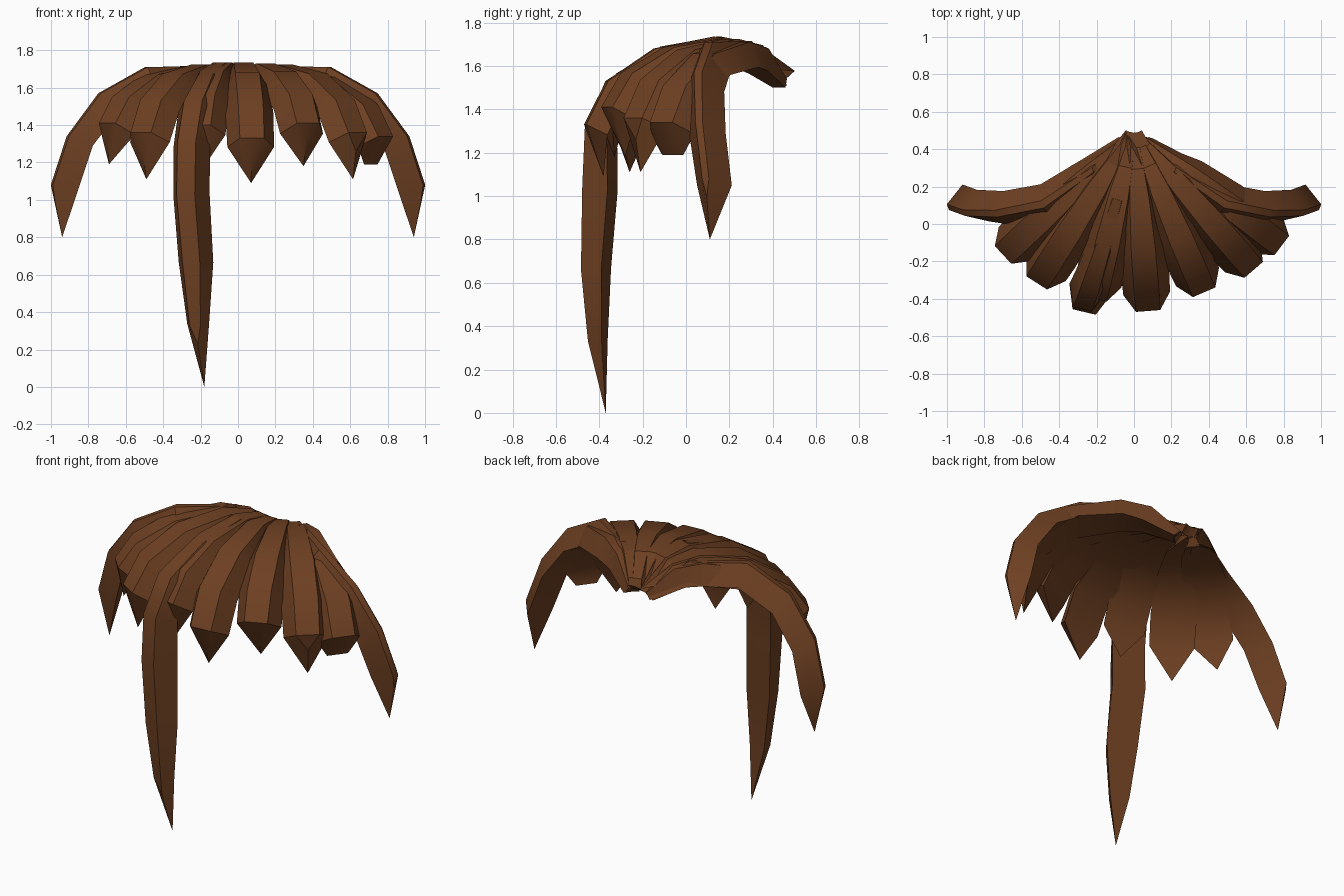
import bpy, bmesh
from mathutils import Vector

if "Cube" in bpy.data.objects:
    bpy.data.objects.remove(bpy.data.objects["Cube"])

brown = bpy.data.materials.new("warm_brown")
brown.diffuse_color = (0.155, 0.051, 0.016, 1)
brown.use_nodes = True
brown.node_tree.nodes["Principled BSDF"].inputs["Base Color"].default_value = brown.diffuse_color


def lock(name, path, tip, outer, inner, thick, scale, depth=(), mid=0.4, tip_half=0.0):
    """Tapered strand: trapezoid section swept along path, closed by a ridged tip."""
    pts = [Vector(p) for p in path]
    tip = Vector(tip)
    along = pts[-1] - pts[0]
    along.z = 0
    along.normalize()
    side = Vector((-along.y, along.x, 0))
    bm = bmesh.new()
    rings = []
    for i, p in enumerate(pts):
        t = (pts[min(i + 1, len(pts) - 1)] - pts[max(i - 1, 0)]).normalized()
        n = side.cross(t).normalized()
        if n.dot(Vector((along.x, along.y, 1))) < 0:
            n = -n
        s = scale[i]
        low = p - n * thick * depth[i]
        co = [p + side * outer * s / 2, p - side * outer * s / 2,
              low - side * inner * s / 2, low + side * inner * s / 2]
        rings.append([bm.verts.new(c) for c in co])
    for a, b in zip(rings, rings[1:]):
        for k in range(4):
            j = (k + 1) % 4
            bm.faces.new((a[k], a[j], b[j], b[k]))
    bm.faces.new(rings[0][::-1])
    # Pointed end with a short front facet
    ol, orr, ir, il = rings[-1]
    m = bm.verts.new(pts[-1].lerp(tip, mid))
    if tip_half:
        tl = bm.verts.new(tip + side * tip_half)
        tr = bm.verts.new(tip - side * tip_half)
        bm.faces.new((m, tr, tl))
        bm.faces.new((il, tl, tr, ir))
    else:
        tl = tr = bm.verts.new(tip)
        bm.faces.new((il, tl, ir))
    bm.faces.new((ol, orr, m))
    bm.faces.new((ol, m, tl, il))
    bm.faces.new((orr, ir, tr, m))
    bmesh.ops.recalc_face_normals(bm, faces=bm.faces)
    me = bpy.data.meshes.new(name)
    bm.to_mesh(me)
    bm.free()
    me.materials.append(brown)
    ob = bpy.data.objects.new(name, me)
    bpy.context.collection.objects.link(ob)
    bpy.ops.object.select_all(action='DESELECT')
    ob.select_set(True)
    bpy.context.view_layer.objects.active = ob
    bpy.ops.object.shade_smooth_by_angle(angle=0.6)
    return ob


# Short fringe locks: name, end point, tip point, crown drop, blunt tip half width
fringe = [
    ("fringe_centre", (0.075, -0.465, 1.33), (0.07, -0.38, 1.09), 0.0, 0),
    ("fringe_right_inner", (0.375, -0.365, 1.41), (0.35, -0.28, 1.18), 0.005, 0),
    ("fringe_right_middle", (0.64, -0.245, 1.36), (0.615, -0.21, 1.11), 0.01, 0),
    ("fringe_right_outer", (0.79, -0.115, 1.34), (0.71, -0.06, 1.19), 0.025, 0.06),
    ("fringe_left_inner", (-0.21, -0.40, 1.40), (-0.18, -0.33, 1.18), 0.0, 0),
    ("fringe_left_middle", (-0.52, -0.315, 1.36), (-0.49, -0.26, 1.11), 0.01, 0),
    ("fringe_left_outer", (-0.70, -0.165, 1.41), (-0.69, -0.11, 1.19), 0.02, 0),
]
arc = [(0, 1.54), (0.17, 1.705), (0.35, 1.735), (0.65, 1.68), (0.89, 1.53), (1, 1.33)]
for name, end, tip, drop, blunt in fringe:
    root = Vector((end[0] * 0.06, 0.45, 0))
    path = []
    for i, (f, z) in enumerate(arc):
        if i > 2:
            z = 1.735 - (1.735 - z) * (1.735 - end[2]) / 0.405
        p = root.lerp(Vector((end[0], end[1], 0)), f)
        path.append((p.x, p.y, z - (drop if 0 < i < 5 else 0)))
    lock(name, path, tip, 0.13, 0.25, 0.105,
         (0.3, 0.55, 0.8, 1.0, 1.03, 1.0),
         (0.5, 1.1, 1.1, 1, 1, 1), tip_half=blunt)

# Long side locks framing the face
for sx, name in ((1, "side_lock_right"), (-1, "side_lock_left")):
    path = [(0.045, 0.45, 1.545), (0.22, 0.29, 1.715), (0.49, 0.105, 1.71),
            (0.74, 0.055, 1.57), (0.91, 0.06, 1.34), (0.995, 0.09, 1.08)]
    lock(name, [(sx * x, y, z) for x, y, z in path], (sx * 0.94, 0.11, 0.8),
         0.035, 0.18, 0.12, (0.3, 0.8, 1.15, 1.1, 1.0, 0.95),
         (0.4, 1.0, 1.0, 1, 1, 1), mid=0.3)

# Single long strand hanging in front
lock("long_front_strand",
     [(-0.09, 0.13, 1.735), (-0.17, -0.14, 1.675), (-0.24, -0.36, 1.53),
      (-0.275, -0.455, 1.31), (-0.28, -0.467, 1.03), (-0.25, -0.473, 0.66),
      (-0.23, -0.445, 0.33)],
     (-0.18, -0.37, 0.0), 0.10, 0.20, 0.12,
     (0.5, 0.8, 1.0, 1.0, 1.0, 0.95, 0.6),
     (0.4, 0.6, 0.8, 1.0, 1.1, 0.9, 0.6), mid=0.3)
